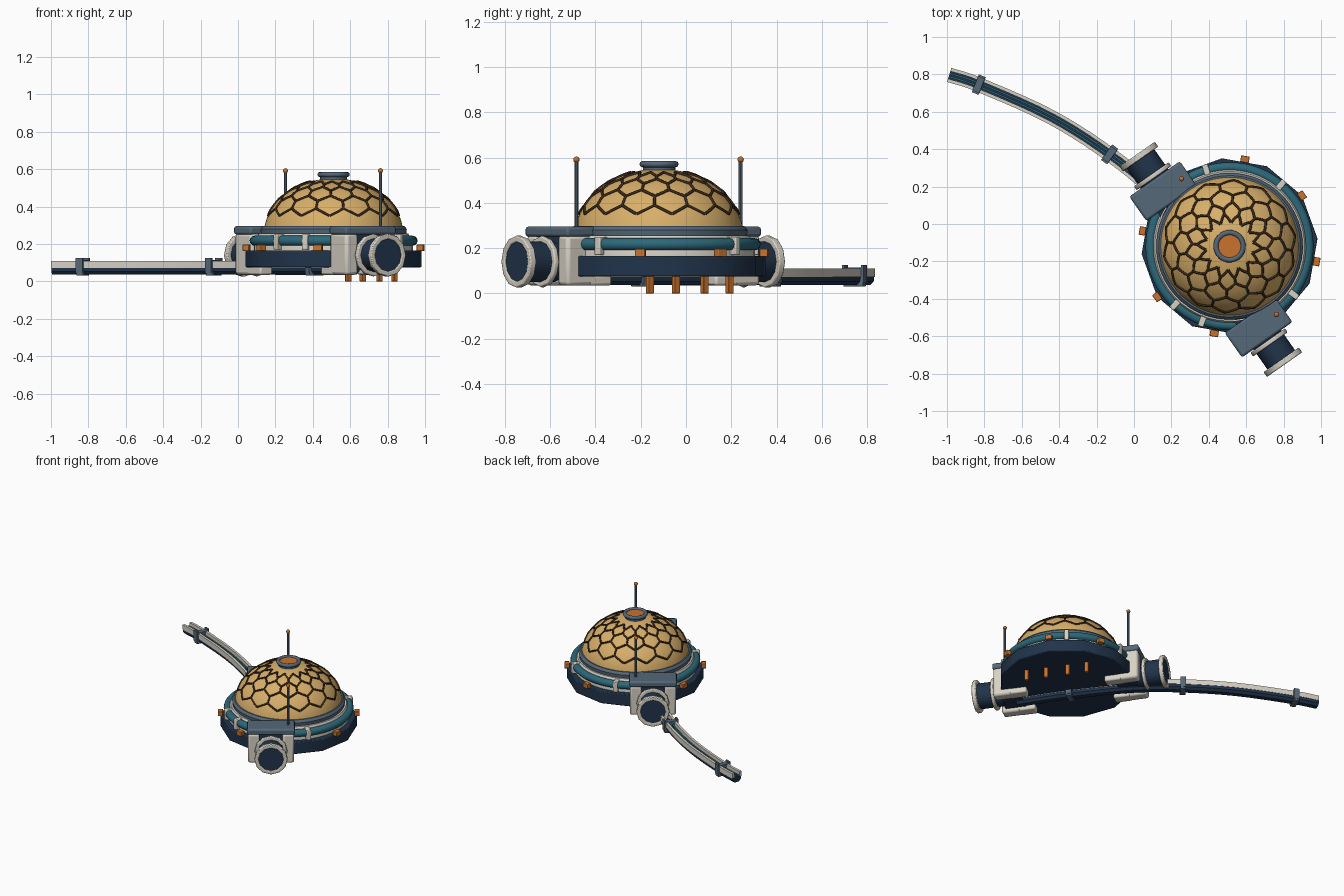
import bpy, bmesh, math
from mathutils import Matrix, Vector

if "Cube" in bpy.data.objects:
    bpy.data.objects.remove(bpy.data.objects["Cube"])

def mat(name, *c):
    m = bpy.data.materials.new(name)
    m.diffuse_color = (*c, 1)
    m.use_nodes = True
    m.node_tree.nodes["Principled BSDF"].inputs["Base Color"].default_value = m.diffuse_color
    return m

TAN = mat("sand_dome", .69, .43, .145)
BROWN = mat("dark_brown", .045, .023, .01)
NAVY = mat("navy", .015, .034, .07)
SLATE = mat("slate", .09, .138, .19)
TEAL = mat("teal", .026, .14, .195)
WHITE = mat("off_white", .68, .64, .56)
ORANGE = mat("orange", .58, .17, .026)

# Local frame: origin at the dome centre, x axis along the line through both ports
F = Matrix.Translation((.511, -.119, 0)) @ Matrix.Rotation(math.radians(-55), 4, 'Z')

def finish(name, bm, m, M=F, bevel=0, angle=35):
    bmesh.ops.remove_doubles(bm, verts=bm.verts, dist=1e-5)
    bmesh.ops.recalc_face_normals(bm, faces=bm.faces)
    me = bpy.data.meshes.new(name)
    bm.to_mesh(me)
    bm.free()
    o = bpy.data.objects.new(name, me)
    bpy.context.collection.objects.link(o)
    me.materials.append(m)
    o.matrix_world = M
    if bevel:
        b = o.modifiers.new("bevel", 'BEVEL')
        b.width, b.segments, b.limit_method = bevel, 2, 'ANGLE'
    bpy.ops.object.select_all(action='DESELECT')
    o.select_set(True)
    bpy.context.view_layer.objects.active = o
    bpy.ops.object.shade_smooth_by_angle(angle=math.radians(angle))
    return o

def box(name, m, x, y, z, M=F, bevel=0):
    """Box from (min, max) pairs."""
    bm = bmesh.new()
    bmesh.ops.create_cube(bm, size=1)
    for v in bm.verts:
        v.co = [a[0] + (c + .5) * (a[1] - a[0]) for a, c in zip((x, y, z), v.co)]
    return finish(name, bm, m, M, bevel)

def lathe(name, m, prof, segs, M=F, bevel=0, angle=35, closed=False):
    """Spin (radius, height) points round z."""
    bm = bmesh.new()
    rings = [[bm.verts.new((r * math.cos(2 * math.pi * i / segs), r * math.sin(2 * math.pi * i / segs), z))
              for i in range(segs)] for r, z in prof]
    pairs = list(zip(rings, rings[1:])) + ([(rings[-1], rings[0])] if closed else [])
    for a, b in pairs:
        for i in range(segs):
            j = (i + 1) % segs
            bm.faces.new((a[i], a[j], b[j], b[i]))
    bmesh.ops.dissolve_degenerate(bm, dist=1e-6, edges=bm.edges)
    return finish(name, bm, m, M, bevel, angle)

def disc(name, m, r, z0, z1, segs, M=F, bevel=0):
    return lathe(name, m, [(0, z0), (r, z0), (r, z1), (0, z1)], segs, M, bevel)

def torus(name, m, R, r, z, segs, n=12):
    prof = [(R + r * math.cos(2 * math.pi * k / n), z + r * math.sin(2 * math.pi * k / n)) for k in range(n)]
    return lathe(name, m, prof, segs, closed=True, angle=60)

# Base, hull, pipe ring and collar
disc("base_plate", NAVY, .472, .075, .165, 12, bevel=.006)
lathe("hull", WHITE, [(0, .16), (.425, .16), (.425, .21), (.40, .255), (0, .255)], 48)
torus("pipe_ring", TEAL, .422, .027, .217, 64)
lathe("collar", SLATE, [(0, .25), (.388, .25), (.392, .28), (.378, .297), (0, .297)], 48)

# Dome and its honeycomb ribs
A, H, Z0 = .373, .30, .25
dome_prof = [(A * math.cos(t), Z0 + H * math.sin(t)) for t in [k * math.pi / 40 for k in range(2, 20)]]
lathe("dome", TAN, dome_prof + [(0, Z0 + H)], 64, angle=60)

def on_dome(t, a):
    return Vector(((A + .002) * math.cos(t) * math.cos(a), (A + .002) * math.cos(t) * math.sin(a),
                   Z0 + (H + .002) * math.sin(t)))

cu = bpy.data.curves.new("dome_ribs", 'CURVE')
cu.dimensions, cu.bevel_depth, cu.bevel_resolution = '3D', .0065, 1
N = 14
rows = [(.41, .07), (.70, .06), (.95, .06), (1.16, .07)]

def rib(t0, a0, t1, a1):
    s = cu.splines.new('POLY')
    s.points.add(3)
    for k in range(4):
        s.points[k].co = (*on_dome(t0 + (t1 - t0) * k / 3, a0 + (a1 - a0) * k / 3), 1)

for j, (t, d) in enumerate(rows):
    for i in range(2 * N):
        high = (i + j) % 2 == 0
        s = 1 if high else -1
        a, step = i * math.pi / N, math.pi / N
        rib(t + s * d, a, t - s * d, a + step)
        if high and j < 3:
            rib(t + d, a, rows[j + 1][0] - rows[j + 1][1], a)
ribs = bpy.data.objects.new("dome_ribs", cu)
bpy.context.collection.objects.link(ribs)
cu.materials.append(BROWN)
ribs.matrix_world = F

# Cap vent
disc("cap_neck", SLATE, .072, .53, .565, 24)
torus("cap_ring", SLATE, .073, .014, .571, 24, 8)
disc("cap_light", ORANGE, .062, .56, .574, 24)

# Orange lamps, white pipe brackets
for k, deg in enumerate((45, 90, 135, 225, 270, 315)):
    R = F @ Matrix.Rotation(math.radians(deg), 4, 'Z')
    box(f"lamp_{k}", ORANGE, (.455, .49), (-.023, .023), (.162, .197), R, .003)
for k, deg in enumerate((18, 105, 162, 282, 305)):
    R = F @ Matrix.Rotation(math.radians(deg), 4, 'Z')
    box(f"pipe_bracket_{k}", WHITE, (.39, .456), (-.016, .016), (.17, .25), R, .005)

# Four pegs below the base
for k, u in enumerate((-.21, -.075, .08, .22)):
    box(f"peg_{k}", ORANGE, (u - .014, u + .014), (.232, .256), (0, .08), bevel=.002)

# Two port housings on opposite sides
V = -.122
for s, side in ((1, "front"), (-1, "back")):
    def span(a, b):
        return tuple(sorted((s * a, s * b)))
    box(side + "_housing_roof", SLATE, span(.365, .525), (V - .165, V + .165), (.25, .295), bevel=.012)
    box(side + "_housing_core", NAVY, span(.34, .49), (V - .09, V + .09), (.06, .255))
    for e, tag in ((-1, "left"), (1, "right")):
        y = tuple(sorted((V + e * .08, V + e * .16)))
        box(f"{side}_{tag}_cheek", WHITE, span(.365, .52), y, (.035, .255), bevel=.015)
        box(f"{side}_{tag}_foot", WHITE, span(.28, .40), y, (.035, .08), bevel=.01)
    # Docking port pointing outward
    P = F @ Matrix.Translation((0, V, .14)) @ Matrix.Rotation(s * math.pi / 2, 4, 'Y')
    disc(side + "_port_tube", NAVY, .09, .48, .68, 12, P)
    disc(side + "_port_inner_ring", WHITE, .113, .53, .555, 12, P, .006)
    lathe(side + "_port_outer_ring", WHITE, [(.085, .655), (.115, .655), (.115, .687), (.088, .687)],
          12, P, .005, closed=True)
    # Antenna
    T = F @ Matrix.Translation((s * .443, -.004, 0))
    disc(side + "_antenna", SLATE, .009, .29, .595, 8, T)
    ball = [(.014 * math.sin(k * math.pi / 6), .591 - .014 * math.cos(k * math.pi / 6)) for k in range(7)]
    lathe(side + "_antenna_tip", ORANGE, ball, 10, T, angle=60)

# Conduit path through a few points
pts = [Vector(p) for p in ((-.988, .797), (-.83, .745), (-.45, .575), (-.13, .372), (.13, .15), (.41, -.2), (.62, -.52))]
ext = [2 * pts[0] - pts[1]] + pts + [2 * pts[-1] - pts[-2]]

def catmull(i, t):
    a, b, c, d = ext[i:i + 4]
    return .5 * (2 * b + (c - a) * t + (2 * a - 5 * b + 4 * c - d) * t * t + (3 * b - a - 3 * c + d) * t ** 3)

path = [catmull(i, k / 5) for i in range(len(pts) - 1) for k in range(5)] + [pts[-1]]

def tangent(i):
    return (path[min(i + 1, len(path) - 1)] - path[max(i - 1, 0)]).normalized()

def sweep(name, m, prof):
    bm = bmesh.new()
    rings = []
    for i, p in enumerate(path):
        t = tangent(i)
        rings.append([bm.verts.new((p.x - t.y * q, p.y + t.x * q, z)) for q, z in prof])
    n = len(prof)
    for a, b in zip(rings, rings[1:]):
        for i in range(n):
            bm.faces.new((a[i], a[(i + 1) % n], b[(i + 1) % n], b[i]))
    bm.faces.new(rings[0])
    bm.faces.new(rings[-1])
    return finish(name, bm, m, Matrix())

def rect(a, b, c, d):
    return [(a, c), (b, c), (b, d), (a, d)]

sweep("conduit_trough", NAVY, [(-.037, .078), (-.034, .053), (-.018, .036), (.018, .036), (.034, .053), (.037, .078)])
for e, tag in ((-1, "left"), (1, "right")):
    sweep(f"conduit_{tag}_rail", WHITE, rect(e * .03 - .009, e * .03 + .009, .072, .11))
    sweep(f"conduit_{tag}_cable", TEAL, rect(e * .009 - .005, e * .009 + .005, .07, .09))

# Conduit clamps
for k in (1, 3, 5):
    t = tangent(k * 5)
    M = Matrix.Translation((*pts[k], 0)) @ Matrix.Rotation(math.atan2(t.y, t.x), 4, 'Z')
    box(f"clamp_{k}_strap", SLATE, (-.02, .02), (-.047, .047), (.03, .114), M, .004)
    for e in (-1, 1):
        box(f"clamp_{k}_lug", SLATE, (-.02, .02), (e * .045 - .006, e * .045 + .006), (.045, .125), M)
